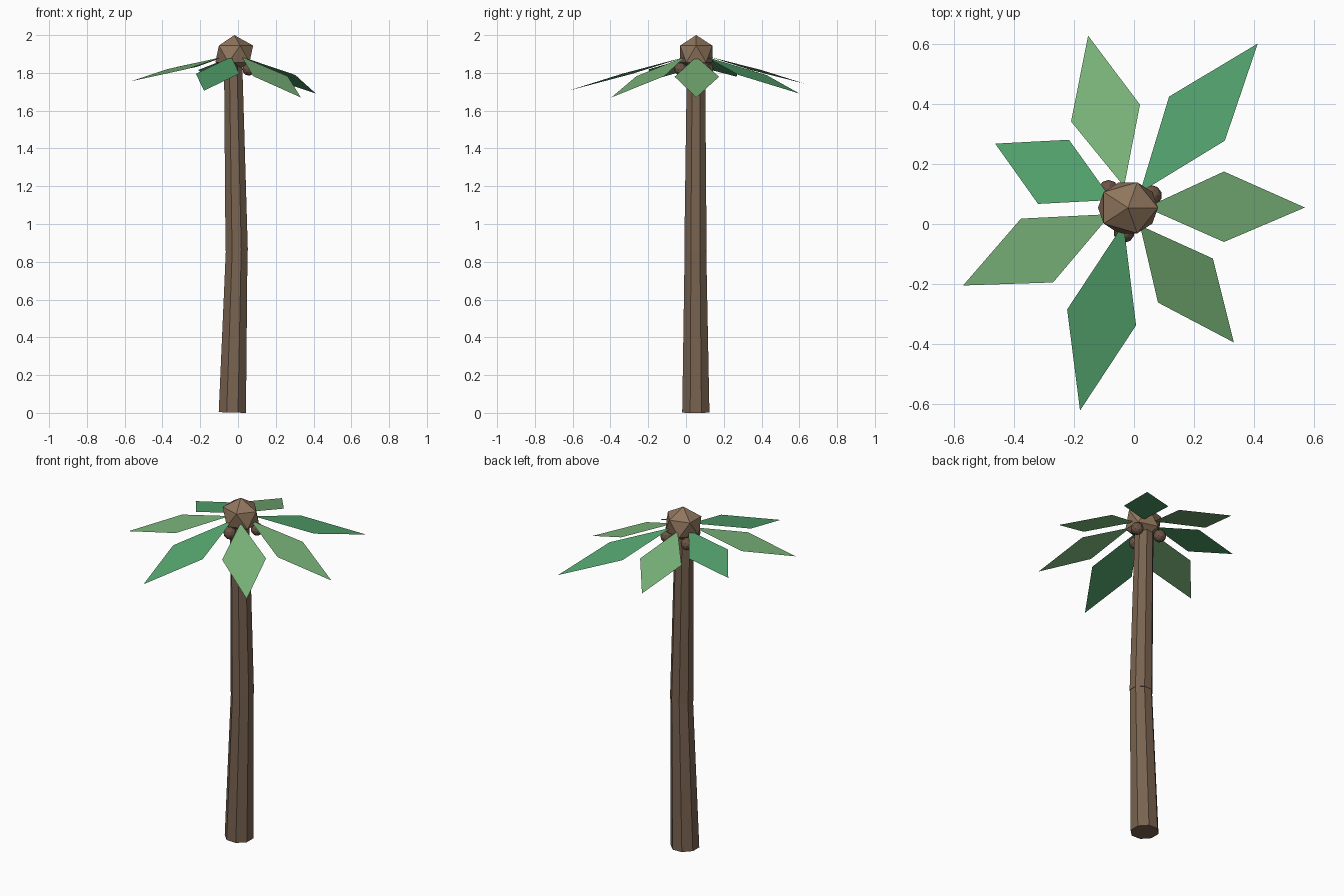
import bpy, bmesh, math
from mathutils import Vector, Matrix

if "Cube" in bpy.data.objects:
    bpy.data.objects.remove(bpy.data.objects["Cube"])


def material(name, rgb):
    m = bpy.data.materials.new(name)
    m.diffuse_color = (*rgb, 1)
    m.use_nodes = True
    m.node_tree.nodes["Principled BSDF"].inputs["Base Color"].default_value = m.diffuse_color
    return m


bark = material("bark", (0.19, 0.125, 0.08))
husk = material("husk", (0.28, 0.18, 0.11))
nut = material("nut", (0.15, 0.09, 0.06))
light_green = material("light_green", (0.19, 0.45, 0.19))
deep_green = material("deep_green", (0.09, 0.38, 0.16))


def add_object(name, bm, mat):
    mesh = bpy.data.meshes.new(name)
    bm.to_mesh(mesh)
    bm.free()
    mesh.materials.append(mat)
    ob = bpy.data.objects.new(name, mesh)
    bpy.context.collection.objects.link(ob)
    return ob


def trunk_segment(name, start, end, r1, r2):
    # eight-sided tapered log between two points
    a, b = Vector(start), Vector(end)
    axis = b - a
    turn = Vector((0, 0, 1)).rotation_difference(axis).to_matrix().to_4x4()
    place = Matrix.Translation((a + b) / 2) @ turn @ Matrix.Rotation(math.pi / 8, 4, 'Z')
    bm = bmesh.new()
    bmesh.ops.create_cone(bm, cap_ends=True, segments=8, radius1=r1, radius2=r2,
                          depth=axis.length, matrix=place)
    add_object(name, bm, bark)


def ball(name, centre, size, subdivisions, mat):
    bm = bmesh.new()
    place = Matrix.Translation(centre) @ Matrix.Diagonal((*size, 1))
    bmesh.ops.create_icosphere(bm, subdivisions=subdivisions, radius=1, matrix=place)
    add_object(name, bm, mat)


def leaf(name, base, side_a, tip, side_b, tip_z, mat):
    # flat kite-shaped leaf sloping evenly from the crown down to its tip
    base_z = 1.885
    b = Vector(base)
    run = Vector(tip) - b
    bm = bmesh.new()
    verts = []
    for p in (base, side_a, tip, side_b):
        t = (Vector(p) - b).dot(run) / run.length_squared
        verts.append(bm.verts.new((*p, base_z + t * (tip_z - base_z))))
    bm.faces.new(verts)
    bmesh.ops.recalc_face_normals(bm, faces=bm.faces)
    if bm.faces[:][0].normal.z < 0:
        bmesh.ops.reverse_faces(bm, faces=bm.faces[:])
    add_object(name, bm, mat)


# bent trunk
trunk_segment("lower_trunk", (-0.03, 0.052, 0.002), (-0.007, 0.05, 0.862), 0.078, 0.062)
trunk_segment("upper_trunk", (-0.007, 0.05, 0.858), (-0.026, 0.053, 1.87), 0.064, 0.052)

# crown knob and coconuts
ball("crown", (-0.02, 0.054, 1.9), (0.112, 0.1, 0.1), 1, husk)
for i, (x, y) in enumerate([(0.058, 0.095), (-0.085, 0.112), (-0.033, -0.028)]):
    ball(f"coconut_{i + 1}", (x, y, 1.82), (0.035,) * 3, 2, nut)

# leaves: base, side, tip, side (plan view), tip height, colour
leaves = [
    ((0.04, 0.055), (0.30, -0.06), (0.57, 0.055), (0.30, 0.175), 1.67, light_green),
    ((0.02, 0.105), (0.303, 0.278), (0.413, 0.602), (0.117, 0.425), 1.69, deep_green),
    ((-0.033, 0.125), (0.02, 0.398), (-0.153, 0.628), (-0.21, 0.342), 1.743, light_green),
    ((-0.073, 0.08), (-0.217, 0.281), (-0.463, 0.268), (-0.32, 0.067), 1.78, deep_green),
    ((-0.077, 0.033), (-0.377, 0.018), (-0.57, -0.205), (-0.27, -0.195), 1.755, light_green),
    ((-0.035, 0.0), (-0.223, -0.285), (-0.18, -0.622), (0.007, -0.338), 1.706, deep_green),
    ((0.02, -0.005), (0.08, -0.262), (0.333, -0.395), (0.263, -0.115), 1.67, light_green),
]
for i, data in enumerate(leaves):
    leaf(f"leaf_{i + 1}", *data)
